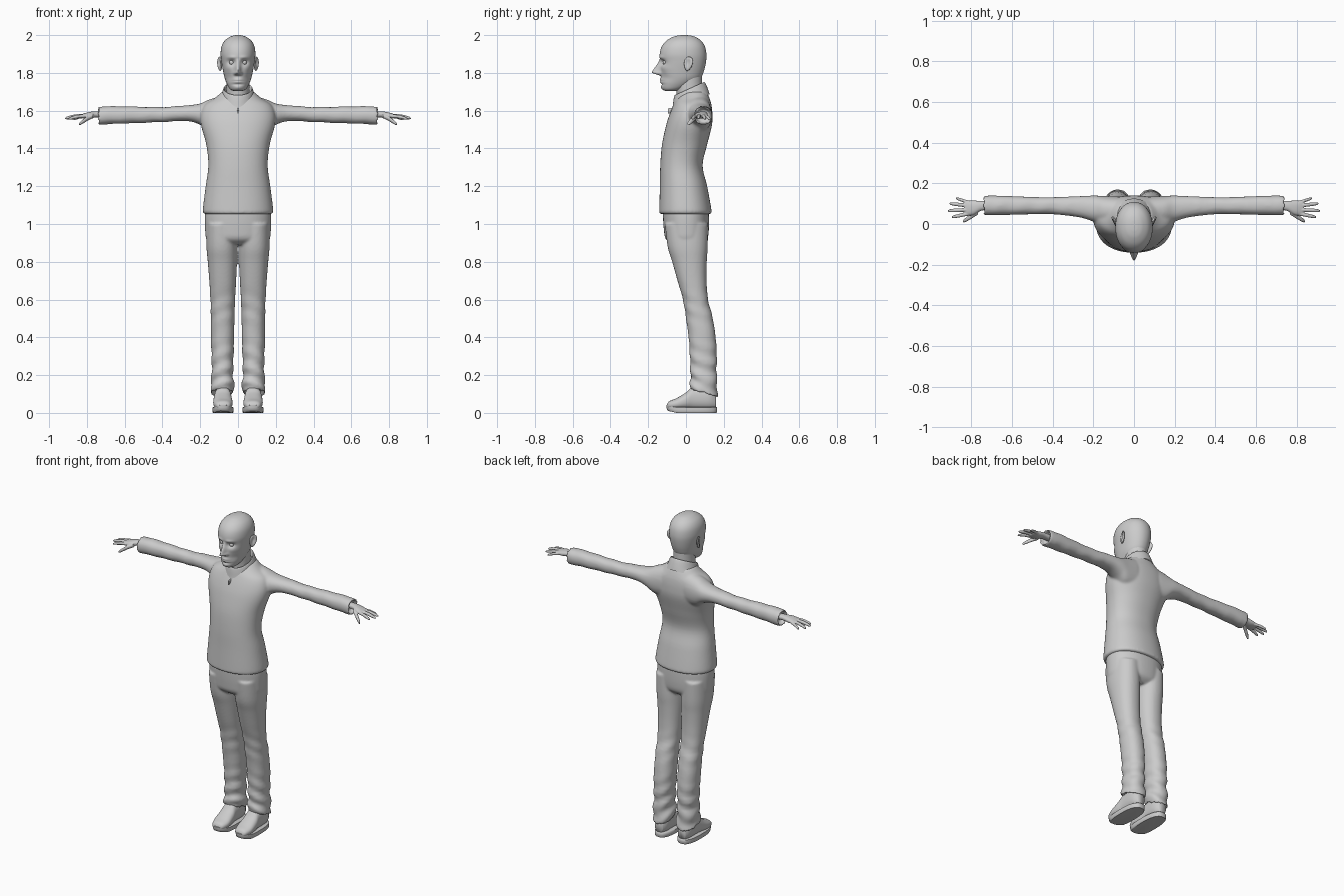
import bpy, bmesh, math
from mathutils import Vector, Matrix


def spline(rows, n):
    """Catmull-Rom interpolation of every column of the section table."""
    out = []
    for i in range(len(rows) - 1):
        q = [rows[max(i - 1, 0)], rows[i], rows[i + 1], rows[min(i + 2, len(rows) - 1)]]
        for s in range(n):
            t = s / n
            out.append([0.5 * (2 * b + (c - a) * t + (2 * a - 5 * b + 4 * c - d) * t * t
                               + (3 * b - a - 3 * c + d) * t ** 3) for a, b, c, d in zip(*q)])
    out.append(list(rows[-1]))
    return out


def loft(bm, rows, axis='z', seg=40, steps=5, e=2.2, side=1, deform=None, caps=True):
    """Sections are (position, low, high, low, high) extents on the other two axes."""
    rings = []
    for t, a0, a1, b0, b1 in spline(rows, steps):
        ring = []
        for k in range(seg):
            c, s = math.cos(math.tau * k / seg), math.sin(math.tau * k / seg)
            a = (a0 + a1) / 2 + (a1 - a0) / 2 * math.copysign(abs(c) ** (2 / e), c)
            b = (b0 + b1) / 2 + (b1 - b0) / 2 * math.copysign(abs(s) ** (2 / e), s)
            p = Vector({'z': (a, b, t), 'x': (t, a, b), 'y': (a, t, b)}[axis])
            if deform:
                p = deform(p)
            p.x *= side
            ring.append(bm.verts.new(p))
        rings.append(ring)
    for r, q in zip(rings, rings[1:]):
        for k in range(seg):
            bm.faces.new((r[k], r[(k + 1) % seg], q[(k + 1) % seg], q[k]))
    if caps:
        bm.faces.new(rings[0])
        bm.faces.new(rings[-1])


def finish(name, bm, voxel=0, smooth=0, mirror=False, angle=50):
    bmesh.ops.recalc_face_normals(bm, faces=bm.faces)
    me = bpy.data.meshes.new(name)
    bm.to_mesh(me)
    bm.free()
    ob = bpy.data.objects.new(name, me)
    bpy.context.collection.objects.link(ob)
    if voxel:
        m = ob.modifiers.new('Fuse', 'REMESH')
        m.mode, m.voxel_size, m.use_smooth_shade = 'VOXEL', voxel, True
    if smooth:
        m = ob.modifiers.new('Soften', 'SMOOTH')
        m.factor, m.iterations = 0.5, smooth
    if mirror:
        m = ob.modifiers.new('Mirror', 'MIRROR')
        m.use_mirror_merge = False
    bpy.ops.object.select_all(action='DESELECT')
    ob.select_set(True)
    bpy.context.view_layer.objects.active = ob
    if voxel:
        bpy.ops.object.shade_smooth()
    else:
        bpy.ops.object.shade_smooth_by_angle(angle=math.radians(angle))
    return ob


def sym(t, w, y0, y1):
    return (t, -w, w, y0, y1)


# Jacket: torso and both sleeves fused together
bm = bmesh.new()
loft(bm, [sym(*r) for r in [
    (1.052, .172, -.128, .122), (1.058, .183, -.140, .134), (1.08, .186, -.141, .134),
    (1.2, .171, -.138, .112), (1.31, .157, -.136, .088), (1.42, .168, -.127, .112),
    (1.52, .195, -.106, .137), (1.58, .198, -.087, .140), (1.63, .178, -.066, .135),
    (1.665, .125, -.048, .125), (1.70, .085, -.02, .11)]], seg=64)
for s in (1, -1):
    loft(bm, [(.08, .0, .135, 1.48, 1.68), (.15, .0, .138, 1.49, 1.66),
              (.2, .012, .14, 1.525, 1.638), (.27, .033, .137, 1.545, 1.628),
              (.4, .048, .132, 1.54, 1.619), (.5, .048, .133, 1.536, 1.62),
              (.65, .044, .139, 1.53, 1.623), (.735, .044, .139, 1.525, 1.62),
              (.737, .052, .131, 1.533, 1.612), (.71, .055, .128, 1.536, 1.609)],
         'x', side=s, deform=lambda p: p + Vector((0, 0, .0015 * math.sin(p.x * 55 + p.y * 30)
                                                   if .3 < p.x < .7 else 0)))
finish('jacket', bm, .007, 6)

# Stand-up collar, sloping up to the nape
bm = bmesh.new()
loft(bm, [sym(*r) for r in [
    (1.645, .105, -.075, .125), (1.67, .092, -.07, .118), (1.70, .083, -.066, .108),
    (1.718, .078, -.062, .1), (1.72, .073, -.057, .094), (1.69, .068, -.05, .088)]],
    seg=56, e=2, caps=False, deform=lambda p: p + Vector((0, 0, .45 * (p.y - .03))))
finish('collar', bm)

# Zip pull under the collar
bm = bmesh.new()
loft(bm, [(-.095, -.004, .004, 1.585, 1.612), (-.06, -.004, .004, 1.59, 1.618)], 'y', seg=12)
finish('zip_pull', bm)


# Trousers: hips and both legs fused together, creased near the ankles
def crease(p):
    fade = max(0, min(1, (.42 - p.z) / .2)) + .4 * math.exp(-((p.z - .55) / .08) ** 2)
    w = .004 * fade * math.sin(p.z * 75 + p.y * 22 + p.x * 30)
    drop = max(0, (.2 - p.z) / .1) * -.3 * (p.y - .09)
    return p + Vector((w * (1 if p.x > .08 else -1), w * (1 if p.y > .09 else -1), drop))


bm = bmesh.new()
loft(bm, [sym(*r) for r in [
    (1.1, .165, -.12, .115), (1.05, .175, -.122, .121), (.97, .174, -.117, .121),
    (.92, .168, -.107, .112), (.89, .14, -.07, .08)]], seg=56)
for s in (1, -1):
    loft(bm, [(1.0, .008, .168, -.112, .116), (.88, .004, .167, -.097, .115),
              (.8, .005, .16, -.073, .11), (.7, .01, .152, -.045, .109),
              (.6, .015, .146, -.016, .117), (.5, .019, .143, .0, .142),
              (.4, .02, .143, .014, .157), (.3, .024, .14, .021, .163),
              (.2, .026, .139, .024, .162), (.15, .021, .145, .022, .166),
              (.108, .024, .142, .02, .166), (.106, .03, .136, .027, .159),
              (.13, .032, .134, .03, .156)], side=s, deform=crease)
finish('trousers', bm, .007, 4)

# Shoes
bm = bmesh.new()
loft(bm, [(-.1, .062, .1, .025, .045), (-.088, .042, .117, .02, .062), (-.05, .029, .13, .018, .078),
          (0, .031, .13, .018, .108), (.04, .036, .125, .018, .14), (.12, .038, .122, .018, .14),
          (.158, .055, .105, .025, .1)], 'y', e=2.3)
finish('shoe_upper', bm, mirror=True, angle=80)
bm = bmesh.new()
loft(bm, [(0, .03, .13, -.09, .16), (.003, .025, .134, -.1, .164), (.028, .024, .135, -.104, .165),
          (.031, .032, .126, -.095, .158)], steps=2, e=2.6,
     deform=lambda p: p + Vector((0, 0, .012 * max(0, -p.y - .05) / .05)))
finish('shoe_sole', bm, mirror=True)

# Hands: palm, four fingers and thumb fused, then mirrored
bm = bmesh.new()
loft(bm, [(.69, .07, .115, 1.562, 1.595), (.75, .066, .114, 1.564, 1.597),
          (.79, .045, .115, 1.558, 1.592), (.825, .043, .114, 1.56, 1.582),
          (.835, .05, .108, 1.564, 1.577)], 'x')
digits = [((.815, .050, 1.571), (.897, .034, 1.556), .0095), ((.815, .070, 1.573), (.916, .065, 1.559), .010),
          ((.815, .090, 1.572), (.909, .101, 1.556), .0095), ((.81, .106, 1.569), (.878, .127, 1.552), .0085),
          ((.768, .058, 1.572), (.842, .012, 1.527), .0125)]
for a, b, r in digits:
    a, b = Vector(a), Vector(b)
    rows = []
    for t, k in ((0, 1), (.3, .95), (.45, 1), (.8, .85), (.95, .6), (1, .2)):
        p = a.lerp(b, t)
        p.z += .004 * math.sin(math.pi * t)
        rows.append((p.x, p.y - r * k, p.y + r * k, p.z - r * k, p.z + r * k))
    loft(bm, rows, 'x', seg=16, e=2)
finish('hand', bm, .003, 3, mirror=True)


# Head: smooth skull with the facial features pushed in and out
def bump(v, c, s):
    return math.exp(-((v - c) / s) ** 2)


def face(p):
    if p.y > -.03:
        return p
    x, z, d = abs(p.x), p.z, 0
    ridge = .046 * max(0, min(1, (1.878 - z) / .072)) ** 1.2 * max(0, min(1, (z - 1.784) / .016))
    d += ridge * bump(x, 0, .013 + .05 * max(0, 1.83 - z) * .2)
    d += .012 * bump(x, .015, .008) * bump(z, 1.798, .009)      # nostrils
    d -= .016 * bump(x, .034, .02) * bump(z, 1.856, .014)       # eye sockets
    d += .005 * bump(x, .032, .024) * bump(z, 1.882, .009)      # brows
    d += .004 * bump(x, .052, .02) * bump(z, 1.825, .016)       # cheekbones
    d -= .005 * bump(x, .05, .02) * bump(z, 1.775, .02)
    d += .009 * bump(x, 0, .026) * bump(z, 1.758, .013)         # lips
    d -= .006 * bump(x, 0, .026) * bump(z, 1.757, .003)
    d -= .005 * bump(x, 0, .03) * bump(z, 1.739, .006)
    d += .005 * bump(x, 0, .022) * bump(z, 1.722, .012)         # chin
    return p + Vector((0, -d, 0))


bm = bmesh.new()
loft(bm, [sym(*r) for r in [
    (1.703, .018, -.105, -.06), (1.712, .04, -.122, -.02), (1.735, .056, -.130, .03),
    (1.77, .07, -.132, .076), (1.81, .079, -.135, .095), (1.86, .088, -.136, .106),
    (1.90, .092, -.139, .108), (1.94, .087, -.128, .1), (1.97, .071, -.104, .08),
    (1.99, .045, -.07, .05), (1.998, .022, -.04, .022), (2.0, .003, -.014, -.006)]],
    seg=112, steps=10, e=2.1, deform=face)
finish('head', bm, angle=80)

# Neck
bm = bmesh.new()
loft(bm, [sym(1.6, .066, -.045, .09), sym(1.69, .061, -.05, .086),
          sym(1.74, .06, -.056, .084), sym(1.8, .06, -.05, .084)], e=2)
finish('neck', bm)

# Eyeballs
bm = bmesh.new()
bmesh.ops.create_uvsphere(bm, u_segments=20, v_segments=12, radius=.0135,
                          matrix=Matrix.Translation((.033, -.109, 1.855)))
finish('eye', bm, mirror=True)

# Ears: dished ellipsoids turned slightly outward
bm = bmesh.new()
bmesh.ops.create_uvsphere(bm, u_segments=32, v_segments=20, radius=1)
for v in bm.verts:
    x, y, z = v.co
    if x > 0:
        x -= 1.1 * math.exp(-((y + .1) ** 2 + ((z - .1) * .8) ** 2) / .3)
    v.co = (x * .011, y * .024 * (1 + .25 * z), z * .038)
bm.transform(Matrix.Translation((.097, .012, 1.848)) @ Matrix.Rotation(math.radians(-22), 4, 'Z')
             @ Matrix.Rotation(math.radians(-12), 4, 'X'))
finish('ear', bm, mirror=True, angle=80)
